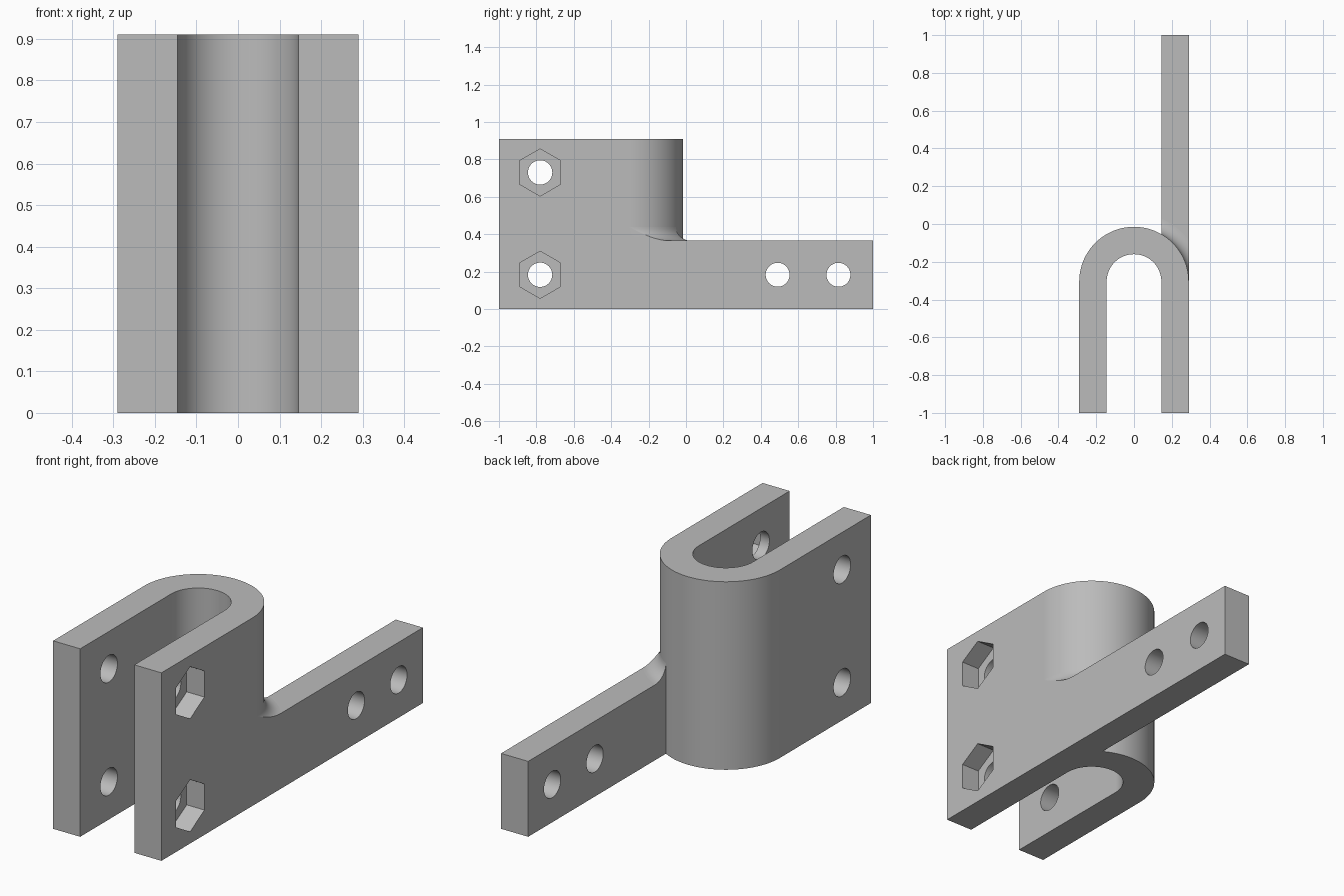
import bpy, bmesh
from math import sin, cos, pi, sqrt, asin

cube = bpy.data.objects.get("Cube")
if cube:
    bpy.data.objects.remove(cube, do_unlink=True)

OUT, INN = 0.29, 0.145        # outer and inner bend radius
CY = -0.305                   # centre of the bend
TOP, ARM_TOP = 0.91, 0.365
R = 0.073                     # fillet radius
HOLE_Z = 0.183

grey = bpy.data.materials.new("grey metal")
grey.use_nodes = True
grey.diffuse_color = (0.5, 0.5, 0.5, 1)
grey.node_tree.nodes["Principled BSDF"].inputs["Base Color"].default_value = (0.5, 0.5, 0.5, 1)


def finish(name, bm):
    bmesh.ops.recalc_face_normals(bm, faces=bm.faces)
    mesh = bpy.data.meshes.new(name)
    bm.to_mesh(mesh)
    bm.free()
    mesh.materials.append(grey)
    ob = bpy.data.objects.new(name, mesh)
    bpy.context.collection.objects.link(ob)
    return ob


def prism(name, outline, lo, hi, axis="z"):
    """Extrude an outline, (x, y) along z or (y, z) along x."""
    place = (lambda a, b, h: (a, b, h)) if axis == "z" else (lambda a, b, h: (h, a, b))
    bm = bmesh.new()
    low = [bm.verts.new(place(a, b, lo)) for a, b in outline]
    high = [bm.verts.new(place(a, b, hi)) for a, b in outline]
    bm.faces.new(low)
    bm.faces.new(high)
    for i in range(len(low)):
        j = (i + 1) % len(low)
        bm.faces.new((low[i], low[j], high[j], high[i]))
    return finish(name, bm)


def arc(radius, start, end, n):
    angles = [start + (end - start) * i / n for i in range(n + 1)]
    return [(radius * cos(a), CY + radius * sin(a)) for a in angles]


def activate(ob):
    bpy.ops.object.select_all(action="DESELECT")
    ob.select_set(True)
    bpy.context.view_layer.objects.active = ob


def cut(ob, y, z, radius, sides, lo, hi):
    ring = [(y + radius * sin(2 * pi * i / sides), z + radius * cos(2 * pi * i / sides))
            for i in range(sides)]
    cutter = prism("cutter", ring, lo, hi, "x")
    cutter.hide_render = True
    mod = ob.modifiers.new("cut", "BOOLEAN")
    mod.operation, mod.solver, mod.object = "DIFFERENCE", "EXACT", cutter
    activate(ob)
    bpy.ops.object.modifier_apply(modifier=mod.name)
    bpy.data.objects.remove(cutter, do_unlink=True)


def smooth(ob):
    activate(ob)
    bpy.ops.object.shade_smooth_by_angle(angle=pi / 6)
    mod = ob.modifiers.new("even shading", "WEIGHTED_NORMAL")
    mod.keep_sharp = True


# U-shaped clamp with bolt holes and hexagonal nut pockets
outline = [(OUT, -1)] + arc(OUT, 0, pi, 64) + [(-OUT, -1), (-INN, -1)]
outline += arc(INN, pi, 0, 64) + [(INN, -1)]
clamp = prism("clamp", outline, 0, TOP)
for z in (HOLE_Z, 0.73):
    cut(clamp, -0.78, z, 0.065, 48, -0.5, 0.5)
    cut(clamp, -0.78, z, 0.126, 6, OUT - 0.095, 0.5)
smooth(clamp)

# Flat mounting arm, ending against the round of the clamp
arm = prism("mounting_arm", arc(OUT, 0, pi / 3, 24) + [(INN, 1), (OUT, 1)], 0, ARM_TOP)
for y in (0.49, 0.815):
    cut(arm, y, HOLE_Z, 0.064, 48, 0, 0.5)
smooth(arm)

# Concave fillet between arm and clamp
N, M = 24, 12
bm = bmesh.new()
rows = []
for i in range(N + 1):
    x = OUT * sin(pi / 6 + pi / 3 * i / N)
    row = []
    for j in range(M + 1):
        a = pi / 2 * j / M
        radius = OUT + R - R * sin(a)
        y = CY + sqrt(max(radius ** 2 - x ** 2, 0))
        row.append(bm.verts.new((x, y, ARM_TOP + R - R * cos(a))))
    row.append(bm.verts.new((x, row[-1].co.y, ARM_TOP)))
    rows.append(row)
for p, q in zip(rows, rows[1:]):
    for j in range(M + 2):
        k = (j + 1) % (M + 2)
        bm.faces.new((p[j], p[k], q[k], q[j]))
bm.faces.new(rows[0])
bm.faces.new(rows[-1])
smooth(finish("fillet", bm))
